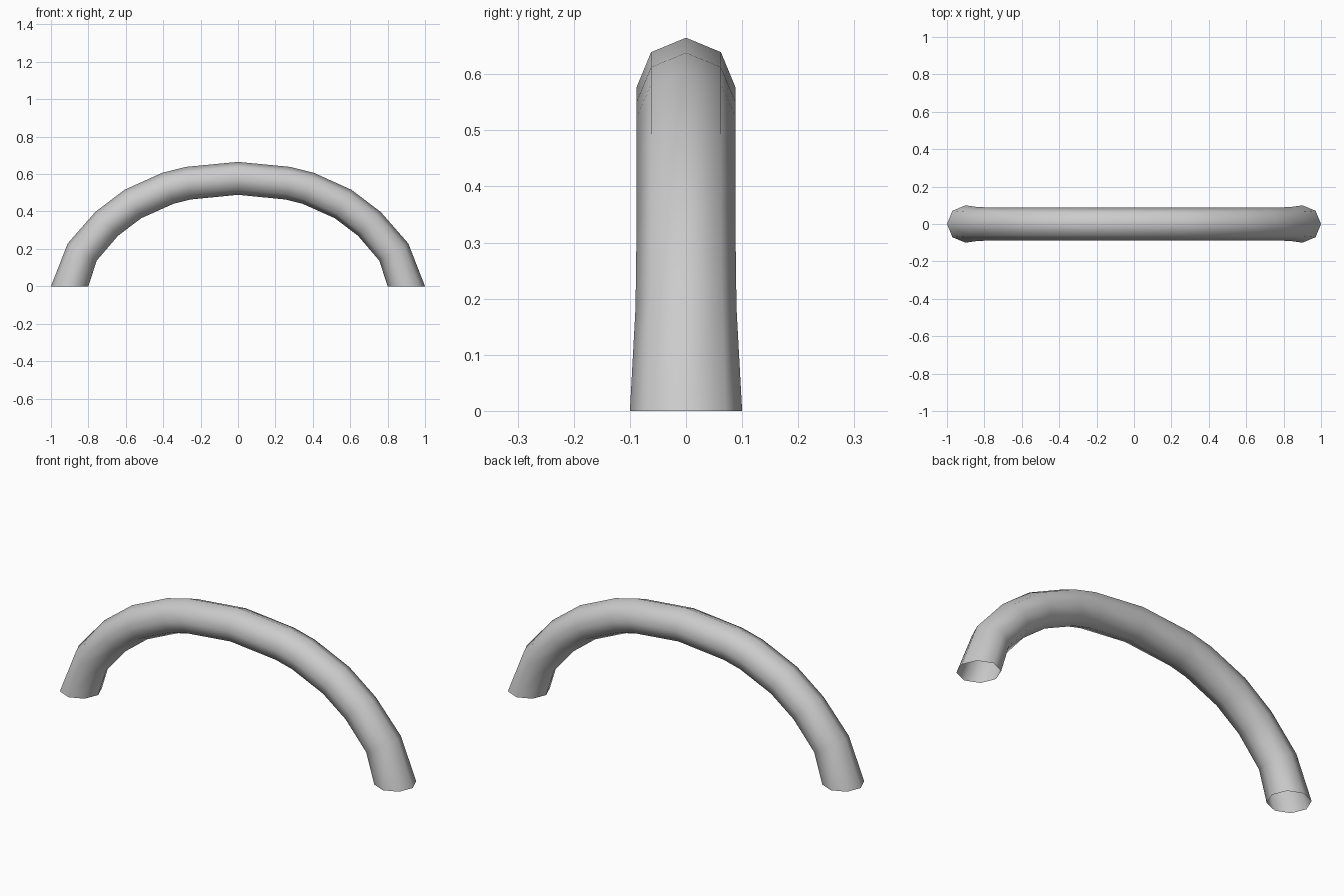
import bpy, bmesh, math

if "Cube" in bpy.data.objects:
    bpy.data.objects.remove(bpy.data.objects["Cube"])

# right half of the centre line: x, z, tube radius (foot to crown)
half = [(0.9, 0, 0.1), (0.833, 0.183, 0.09), (0.702, 0.334, 0.088),
        (0.562, 0.44, 0.088), (0.375, 0.524, 0.088),
        (0.268, 0.551, 0.088)]
path = half + [(0, 0.577, 0.088)] + [(-x, z, r) for x, z, r in reversed(half)]
SIDES = 8

# sweep an octagon along the arch, ends left open
bm = bmesh.new()
rings = []
for i, (x, z, r) in enumerate(path):
    if i in (0, len(path) - 1):
        nx, nz = (1 if x > 0 else -1), 0          # level feet
    else:
        a, b = path[i - 1], path[i + 1]
        tx, tz = b[0] - a[0], b[1] - a[1]
        length = math.hypot(tx, tz)
        nx, nz = tz / length, -tx / length        # outward normal
    ring = []
    for k in range(SIDES):
        t = 2 * math.pi * k / SIDES
        c = r * math.cos(t)
        ring.append(bm.verts.new((x + nx * c, r * math.sin(t), z + nz * c)))
    rings.append(ring)
for a, b in zip(rings, rings[1:]):
    for k in range(SIDES):
        j = (k + 1) % SIDES
        bm.faces.new((a[k], a[j], b[j], b[k]))
bmesh.ops.recalc_face_normals(bm, faces=bm.faces)
for f in bm.faces:
    f.smooth = True

mesh = bpy.data.meshes.new("arched_tube")
bm.to_mesh(mesh)
bm.free()
bpy.context.collection.objects.link(bpy.data.objects.new("arched_tube", mesh))
